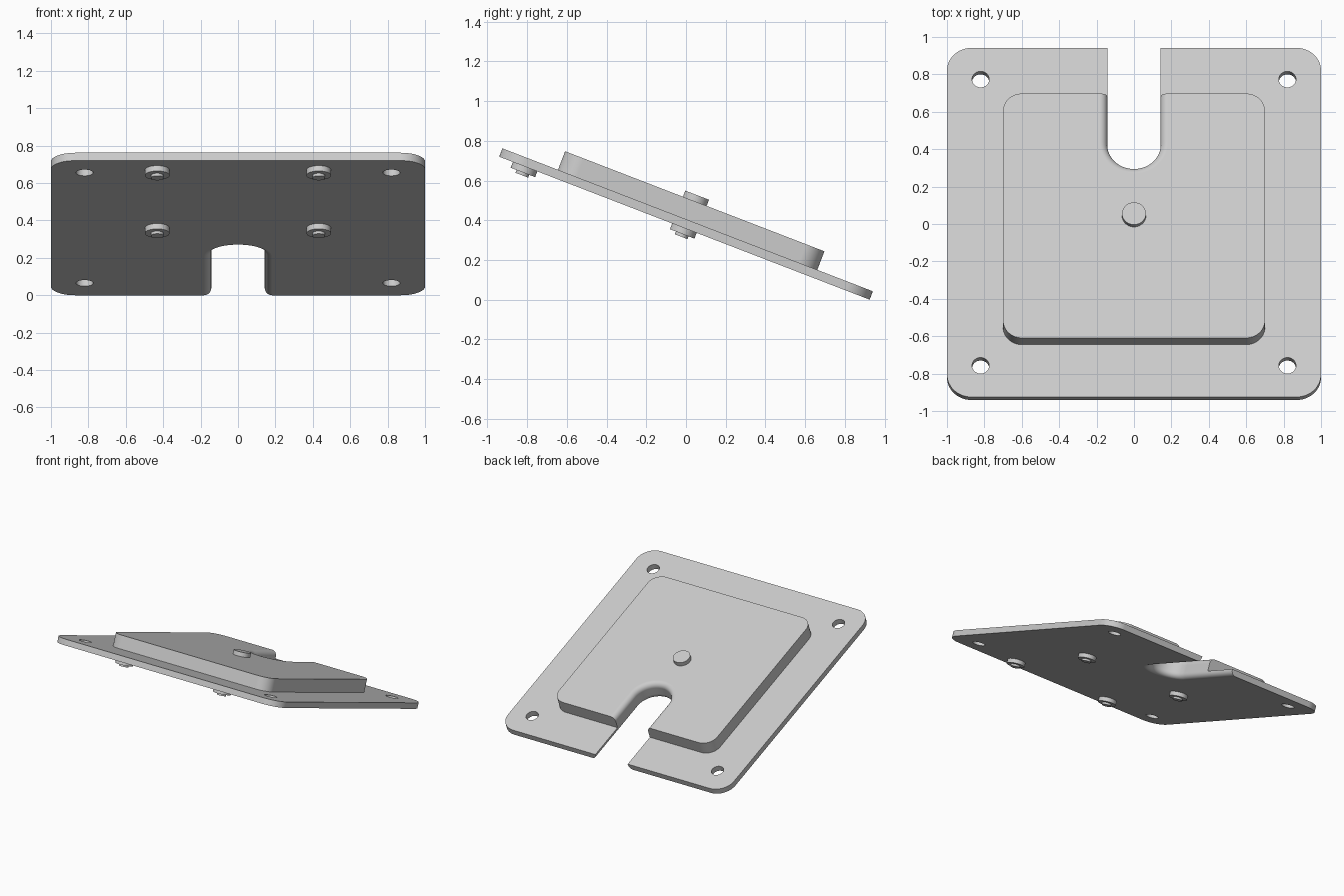
import bpy, bmesh
from math import sin, cos, pi, radians, sqrt
from mathutils import Matrix

cube = bpy.data.objects.get("Cube")
if cube:
    bpy.data.objects.remove(cube)

TILT = Matrix.Translation((0, -0.008, 0.36)) @ Matrix.Rotation(radians(-21.1), 4, 'X')
PLATE_TOP, BLOCK_TOP = 0.045, 0.145
SLOT_HALF, SLOT_CENTRE, FILLET = 0.143, 0.423, 0.04

grey = bpy.data.materials.new("light grey")
grey.use_nodes = True
GREY = (0.6, 0.6, 0.6, 1)
grey.diffuse_color = GREY
grey.node_tree.nodes["Principled BSDF"].inputs["Base Color"].default_value = GREY


def arc(cx, cy, r, start, end, steps):
    return [(cx + r * cos(start + (end - start) * i / steps),
             cy + r * sin(start + (end - start) * i / steps)) for i in range(steps + 1)]


def outline(half, corner, slot):
    """Rounded square with a round-ended slot open at the back."""
    c = half - corner
    pts = [(-slot, half)]
    for k, (sx, sy) in enumerate([(-1, 1), (-1, -1), (1, -1), (1, 1)], start=1):
        pts += arc(sx * c, sy * c, corner, k * pi / 2, (k + 1) * pi / 2, 12)
    pts.append((slot, half))
    return pts + arc(0, SLOT_CENTRE, slot, 0, -pi, 32)


def finish(name, bm):
    bmesh.ops.recalc_face_normals(bm, faces=bm.faces)
    mesh = bpy.data.meshes.new(name)
    bm.to_mesh(mesh)
    bm.free()
    mesh.materials.append(grey)
    obj = bpy.data.objects.new(name, mesh)
    bpy.context.collection.objects.link(obj)
    obj.matrix_world = TILT
    return obj


def loft(name, half, corner, levels):
    """Stack outlines given as (height, slot half width)."""
    bm = bmesh.new()
    rings = [[bm.verts.new((x, y, z)) for x, y in outline(half, corner, slot)]
             for z, slot in levels]
    n = len(rings[0])
    for low, high in zip(rings, rings[1:]):
        for i in range(n):
            j = (i + 1) % n
            bm.faces.new((low[i], low[j], high[j], high[i]))
    bm.faces.new(rings[0][::-1])
    bm.faces.new(rings[-1])
    return finish(name, bm)


def discs(name, parts):
    """Cylinders given as (x, y, radius, bottom, top)."""
    bm = bmesh.new()
    for x, y, r, bottom, top in parts:
        bmesh.ops.create_cone(bm, cap_ends=True, segments=40, radius1=r, radius2=r,
                              depth=top - bottom,
                              matrix=Matrix.Translation((x, y, (bottom + top) / 2)))
    return finish(name, bm)


def select(obj):
    bpy.ops.object.select_all(action='DESELECT')
    obj.select_set(True)
    bpy.context.view_layer.objects.active = obj


# Fillet along the slot edge: (distance from the outer face, slot half width)
fillet = []
for i in range(9):
    a = i / 8 * pi / 2
    fillet.append((FILLET * (1 - cos(a)), SLOT_HALF + FILLET * (1 - sin(a))))

# Base plate, slot rounded underneath
base_plate = loft("base_plate", 1.0, 0.13, fillet + [(PLATE_TOP, SLOT_HALF)])

# Raised pad, slot rounded on top
raised_pad = loft("raised_pad", 0.7, 0.1,
                  [(PLATE_TOP, SLOT_HALF)] + [(BLOCK_TOP - d, w) for d, w in reversed(fillet)])

# Mounting holes in the corners
cutter = discs("hole_cutter", [(sx * 0.82, sy * 0.82, 0.046, -0.1, 0.1)
                               for sx in (-1, 1) for sy in (-1, 1)])
cutter.hide_render = True
select(base_plate)
cut = base_plate.modifiers.new("holes", 'BOOLEAN')
cut.operation, cut.object, cut.solver = 'DIFFERENCE', cutter, 'EXACT'
bpy.ops.object.modifier_apply(modifier=cut.name)
bpy.data.objects.remove(cutter)

# Button on the pad
parts = [base_plate, raised_pad,
         discs("centre_button", [(0, 0, 0.064, BLOCK_TOP - 0.005, 0.178)])]

# Four stepped feet below
for side, x in (("right", -0.432), ("left", 0.432)):
    for place, y in (("front", -0.86), ("middle", 0)):
        parts.append(discs(f"{place}_{side}_foot",
                           [(x, y, 0.066, -0.031, 0.002), (x, y, 0.034, -0.046, -0.029)]))

for obj in parts:
    select(obj)
    bpy.ops.object.shade_smooth_by_angle(angle=radians(30))
    weighted = obj.modifiers.new("even_shading", 'WEIGHTED_NORMAL')
    weighted.keep_sharp = True
